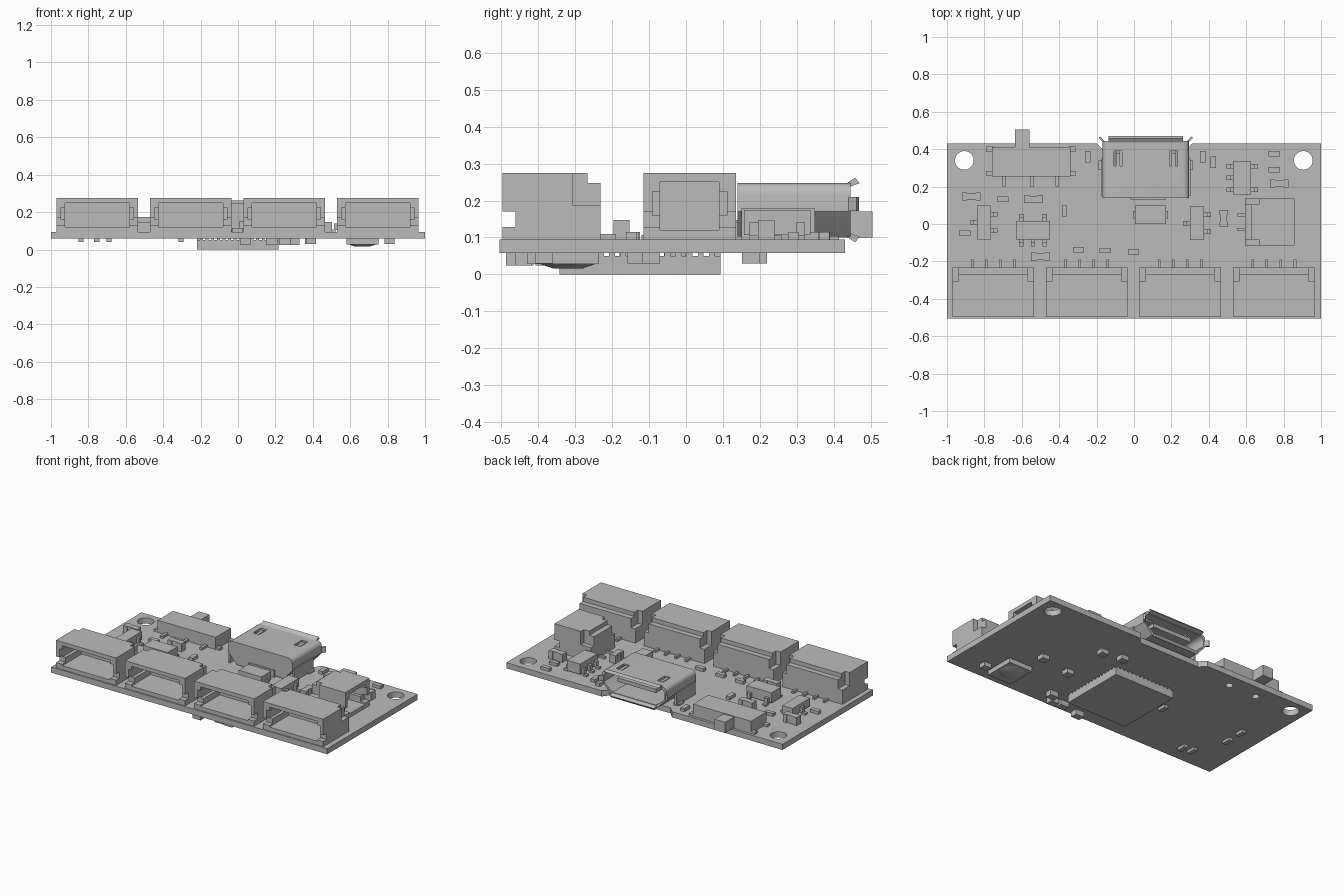
import bpy, bmesh, math
from mathutils import Matrix, Vector

cube = bpy.data.objects.get("Cube")
if cube:
    bpy.data.objects.remove(cube, do_unlink=True)

grey = bpy.data.materials.new("plain grey")
grey.use_nodes = True
COLOUR = (0.5, 0.5, 0.5, 1)
grey.diffuse_color = COLOUR
grey.node_tree.nodes["Principled BSDF"].inputs["Base Color"].default_value = COLOUR

TOP, UNDER = 0.095, 0.058


def finish(name, bm):
    bmesh.ops.recalc_face_normals(bm, faces=bm.faces)
    mesh = bpy.data.meshes.new(name)
    bm.to_mesh(mesh)
    bm.free()
    mesh.materials.append(grey)
    ob = bpy.data.objects.new(name, mesh)
    bpy.context.collection.objects.link(ob)
    return ob


def boxes(name, spans):
    """One object from boxes given as (x0, x1, y0, y1, z0, z1)."""
    bm = bmesh.new()
    for x0, x1, y0, y1, z0, z1 in spans:
        m = Matrix.Translation(((x0 + x1) / 2, (y0 + y1) / 2, (z0 + z1) / 2))
        bmesh.ops.create_cube(bm, size=1, matrix=m @ Matrix.Diagonal((x1 - x0, y1 - y0, z1 - z0, 1)))
    return finish(name, bm)


def prism(name, points, direction):
    bm = bmesh.new()
    face = bm.faces.new([bm.verts.new(p) for p in points])
    new = bmesh.ops.extrude_face_region(bm, geom=[face])["geom"]
    bmesh.ops.translate(bm, vec=direction, verts=[v for v in new if isinstance(v, bmesh.types.BMVert)])
    return finish(name, bm)


def cylinder(name, x, y, z0, z1, r0, r1):
    bm = bmesh.new()
    bmesh.ops.create_cone(bm, cap_ends=True, segments=32, radius1=r0, radius2=r1,
                          depth=z1 - z0, matrix=Matrix.Translation((x, y, (z0 + z1) / 2)))
    return finish(name, bm)


def cut(ob, cutters):
    for c in cutters:
        mod = ob.modifiers.new("cut", "BOOLEAN")
        mod.operation, mod.solver, mod.object = "DIFFERENCE", "EXACT", c
    bpy.context.view_layer.update()
    mesh = bpy.data.meshes.new_from_object(ob.evaluated_get(bpy.context.evaluated_depsgraph_get()))
    ob.modifiers.clear()
    ob.data = mesh
    for c in cutters:
        bpy.data.objects.remove(c, do_unlink=True)


def smooth(ob):
    bpy.ops.object.select_all(action="DESELECT")
    ob.select_set(True)
    bpy.context.view_layer.objects.active = ob
    bpy.ops.object.shade_smooth_by_angle(angle=math.radians(35))


# Circuit board with a notch behind the charging socket
outline = [(-1, -0.505), (1, -0.505), (1, 0.43), (0.31, 0.43), (0.28, 0.39),
           (-0.16, 0.39), (-0.2, 0.43), (-1, 0.43)]
board = prism("circuit_board", [(x, y, UNDER) for x, y in outline], Vector((0, 0, TOP - UNDER)))
cut(board, [cylinder("hole", x, y, 0, 0.2, r, r) for x, y, r in
            ((-0.907, 0.34, 0.05), (0.905, 0.34, 0.05), (-0.44, 0.34, 0.022), (-0.64, 0.34, 0.022))])
smooth(board)


# Wire sockets, opening towards -y before they are turned
def socket(name, width, pins, place):
    h = width / 2
    body = prism(name, [(-h, y, z) for y, z in ((0, 0), (0.265, 0), (0.265, 0.153), (0.23, 0.153),
                                                (0.23, 0.18), (0, 0.18))], Vector((width, 0, 0)))
    tools = [boxes("cutter", [(-h + 0.045, h - 0.045, -0.1, 0.2, 0.025, 0.155)]),
             boxes("cutter", [(-h + 0.024, h - 0.024, -0.1, 0.18, 0.065, 0.13)]),
             boxes("cutter", [(-h - 0.1, h + 0.1, -0.1, 0.035, 0.034, 0.075)])]
    for s in (-1, 1):
        a, b = sorted((s * (h - 0.032), s * (h + 0.1)))
        tools.append(boxes("cutter", [(a, b, 0.19, 0.4, 0.093, 0.3)]))
    cut(body, tools)
    leads = boxes(name + "_pins", [(x - 0.007, x + 0.007, 0.25, 0.308, 0, 0.014) for x in pins])
    for ob in (body, leads):
        ob.matrix_world = place


for i in range(4):
    socket(f"front_socket_{i + 1}", 0.435, (-0.113, -0.038, 0.038, 0.113),
           Matrix.Translation((-0.7525 + 0.5 * i, -0.497, TOP)))
socket("side_socket", 0.25, (-0.038, 0.038),
       Matrix.Translation((0.858, 0.01, TOP)) @ Matrix.Rotation(math.pi / 2, 4, "Z"))

# Slide switch
boxes("switch_body", [(-0.76, -0.34, 0.255, 0.413, TOP, 0.175)])
boxes("switch_knob", [(-0.637, -0.56, 0.41, 0.505, 0.1, 0.17)])
boxes("switch_legs", [(x - 0.01, x + 0.01, 0.2, 0.26, TOP, 0.11) for x in (-0.695, -0.545, -0.41)]
      + [(x - 0.018, x + 0.018, y - 0.014, y + 0.014, TOP, 0.11) for x in (-0.77, -0.33) for y in (0.27, 0.4)])

# Charging socket: hollow tapered metal shell
CX = 0.063


def shell_profile(inset, y):
    w, lo, hi = 0.232 - inset, 0.102 + inset, 0.247 - inset
    half = [(0.17 - inset, lo), (w - 0.012, 0.155), (w, 0.17), (w, hi - 0.03)]
    half += [(w - 0.03 + 0.03 * math.cos(a), hi - 0.03 + 0.03 * math.sin(a))
             for a in (math.radians(d) for d in (22, 45, 67, 90))]
    return [(CX + x, y, z) for x, z in half] + [(CX - x, y, z) for x, z in reversed(half)]


shell = prism("charging_socket_shell", shell_profile(0, 0.14), Vector((0, 0.305, 0)))
tools = [prism("cutter", shell_profile(0.013, 0.17), Vector((0, 0.4, 0)))]
tools += [boxes("cutter", [(CX + s * 0.148 - 0.022, CX + s * 0.148 + 0.022, 0.31, 0.39, 0.2, 0.3)])
          for s in (-1, 1)]
cut(shell, tools)
smooth(shell)
boxes("charging_socket_tongue", [(CX - 0.14, CX + 0.14, 0.16, 0.42, 0.18, 0.205)])
boxes("charging_socket_springs", [(CX + s * 0.148 - 0.01, CX + s * 0.148 + 0.01, 0.31, 0.38, 0.228, 0.24)
                                  for s in (-1, 1)])
boxes("charging_socket_back", [(-0.02, 0.17, 0.132, 0.16, TOP, 0.14)])
for s in (-1, 1):
    x = CX + s * 0.232
    boxes("charging_socket_side_plate", [(x - 0.006, x + 0.006, 0.15, 0.35, TOP, 0.178)])
    boxes("charging_socket_foot", [(x - 0.02, x + 0.02, 0.29, 0.34, TOP, 0.107)])
    prism("charging_socket_side_lip", [(x - s * 0.012, 0.44, 0.172), (x, 0.44, 0.172),
          (x + s * 0.02, 0.462, 0.172), (x + s * 0.01, 0.468, 0.172)], Vector((0, 0, 0.037)))
for name, z, d, w in (("top", 0.247, 1, 0.2), ("bottom", 0.102, -1, 0.16)):
    prism(f"charging_socket_{name}_lip", [(CX - w, 0.435, z), (CX - w, 0.435, z - d * 0.013),
          (CX - w, 0.47, z), (CX - w, 0.458, z + d * 0.015)], Vector((2 * w, 0, 0)))


# Small chips with bent leads on two opposite sides
def chip(name, x, y, length, width, height, turn, left, right):
    spans = [(-length / 2, length / 2, -width / 2, width / 2, 0.012, height)]
    for s, row in ((-1, left), (1, right)):
        for p in row:
            for near, far, z0, z1 in ((0, 0.018, 0.01, 0.045), (0.01, 0.037, 0, 0.012)):
                y0, y1 = sorted((s * (width / 2 + near), s * (width / 2 + far)))
                spans.append((p - 0.012, p + 0.012, y0, y1, z0, z1))
    ob = boxes(name, spans)
    ob.matrix_world = Matrix.Translation((x, y, TOP)) @ Matrix.Rotation(math.radians(turn), 4, "Z")


pair, three = (-0.045, 0.045), (-0.063, 0, 0.063)
outer = three[::2]
chip("left_transistor", -0.803, 0.008, 0.18, 0.075, 0.065, 90, pair, (0,))
chip("regulator_chip", -0.54, -0.033, 0.18, 0.1, 0.08, 0, three, outer)
chip("right_transistor", 0.337, 0.005, 0.18, 0.075, 0.065, 90, pair, (0,))
chip("charger_chip", 0.578, 0.247, 0.18, 0.095, 0.08, 90, outer, three)
boxes("diode", [(0.005, 0.17, 0, 0.1, TOP, 0.15), (-0.006, 0.181, 0.03, 0.07, TOP, 0.108)])


# Chip capacitors with a narrow waist
def capacitor(x, y, lx, ly):
    long_x = lx > ly
    spans = []
    for k, thin in ((-0.36, 1), (0, 0.78), (0.36, 1)):
        part = 0.14 if k else 0.23
        dx, dy = (lx * part, ly * thin / 2) if long_x else (lx * thin / 2, ly * part)
        ox, oy = (lx * k, 0) if long_x else (0, ly * k)
        spans.append((x + ox - dx, x + ox + dx, y + oy - dy, y + oy + dy, TOP, 0.148))
    boxes("capacitor", spans)


for x, y in ((-0.87, 0.147), (-0.537, 0.133), (-0.5, -0.175), (0.777, 0.217)):
    capacitor(x, y, 0.1, 0.044)
capacitor(0.48, 0.03, 0.044, 0.088)

# Flat resistors on the upper face
for x, y in ((-0.7, 0.132), (-0.905, -0.048), (-0.297, -0.138), (-0.155, -0.142), (-0.003, -0.148),
             (0.75, 0.375), (0.75, 0.29)):
    boxes("resistor", [(x - 0.03, x + 0.03, y - 0.014, y + 0.014, TOP, 0.115)])
for x, y in ((-0.247, 0.36), (-0.372, 0.07), (0.367, 0.36), (0.424, 0.33)):
    boxes("resistor", [(x - 0.014, x + 0.014, y - 0.03, y + 0.03, TOP, 0.115)])

# Processor module under the board, standing on small pads
boxes("processor", [(-0.218, 0.216, -0.342, 0.093, 0, 0.05)])
pads = []
for i in range(14):
    t = -0.195 + 0.03 * i
    pads += [(t - 0.008, t + 0.008, y, y + 0.02, 0.048, 0.06) for y in (-0.342, 0.073)]
    pads += [(x, x + 0.02, t - 0.133, t - 0.117, 0.048, 0.06) for x in (-0.218, 0.196)]
boxes("processor_pads", pads)

# Sensor under the board
boxes("sensor", [(0.58, 0.75, -0.43, -0.235, 0.028, 0.06)])
smooth(cylinder("sensor_lens", 0.665, -0.32, 0.016, 0.03, 0.04, 0.08))

# Small parts under the board
for x, y in ((-0.84, -0.15), (-0.84, -0.03), (-0.755, -0.37), (-0.69, -0.38), (-0.305, -0.1)):
    boxes("lower_resistor", [(x - 0.014, x + 0.014, y - 0.03, y + 0.03, 0.04, 0.06)])
for x, y in ((0.81, -0.39), (0.61, -0.1), (0.39, -0.14), (0.385, 0.17), (0.25, 0.19)):
    boxes("lower_capacitor", [(x - 0.026, x + 0.026, y - 0.018, y + 0.03, 0.03, 0.06)])
for x, y in ((0.3, -0.385), (0.25, -0.44), (0.18, -0.435), (0.04, -0.465)):
    boxes("lower_inductor", [(x - 0.03, x + 0.03, y - 0.022, y + 0.022, 0.024, 0.06)])
